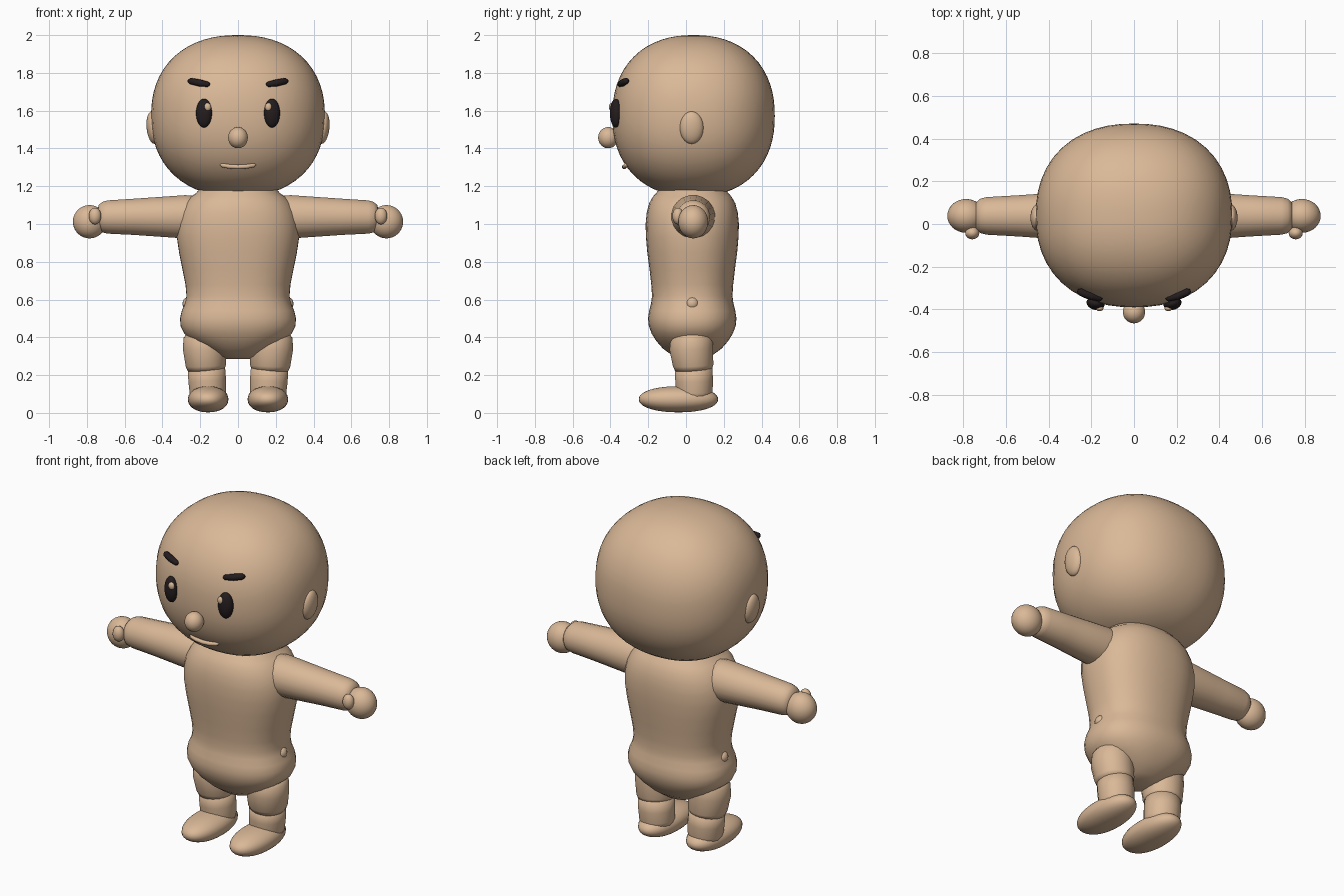
import bpy, bmesh, math
from mathutils import Vector


def material(name, rgb):
    m = bpy.data.materials.new(name)
    m.diffuse_color = (*rgb, 1)
    return m


SKIN = material("warm tan", (0.70, 0.48, 0.31))
DARK = material("dark brown", (0.018, 0.012, 0.013))


def finish(name, bm, mat):
    bmesh.ops.recalc_face_normals(bm, faces=bm.faces)
    me = bpy.data.meshes.new(name)
    bm.to_mesh(me)
    bm.free()
    for p in me.polygons:
        p.use_smooth = True
    me.materials.append(mat)
    ob = bpy.data.objects.new(name, me)
    bpy.context.collection.objects.link(ob)
    return ob


def ellipsoid(name, center, radii, mat=SKIN, n=2.0, rot=(0, 0, 0), seg=32, rings=20):
    """Rounded ball; n above 2 makes it boxier."""
    bm = bmesh.new()
    bmesh.ops.create_uvsphere(bm, u_segments=seg, v_segments=rings, radius=1)
    for v in bm.verts:
        k = sum(abs(c) ** n for c in v.co) ** (-1 / n)
        v.co = Vector([c * k * r for c, r in zip(v.co, radii)])
    ob = finish(name, bm, mat)
    ob.location, ob.rotation_euler = center, rot
    return ob


def skin_rings(name, rings, mat=SKIN):
    """Join equal-sized rings of points into a capped surface."""
    bm = bmesh.new()
    loops = [[bm.verts.new(p) for p in ring] for ring in rings]
    for a, b in zip(loops, loops[1:]):
        for i in range(len(a)):
            j = (i + 1) % len(a)
            bm.faces.new((a[i], a[j], b[j], b[i]))
    bm.faces.new(loops[0])
    bm.faces.new(loops[-1])
    return finish(name, bm, mat)


def limb(name, stations, mat=SKIN, seg=20):
    """Round tube through (x, y, z, radius) stations."""
    pts = [Vector(s[:3]) for s in stations]
    axis = (pts[-1] - pts[0]).normalized()
    u = axis.orthogonal().normalized()
    w = axis.cross(u)
    angles = [2 * math.pi * i / seg for i in range(seg)]
    return skin_rings(name, [[p + s[3] * (u * math.cos(a) + w * math.sin(a)) for a in angles]
                             for p, s in zip(pts, stations)], mat)


# Head and nose
ellipsoid("head", (0, 0.04, 1.572), (0.46, 0.43, 0.428), n=2.25, seg=48, rings=32)
ellipsoid("nose", (0, -0.412, 1.457), (0.052, 0.053, 0.056))

# Mouth: thin, slightly smiling tube
limb("mouth", [(x, -0.327 + 1.2 * x * x, 1.302 + 1.2 * x * x, r) for x, r in
               ((-0.095, 0.003), (-0.085, 0.011), (-0.045, 0.012), (0, 0.012),
                (0.045, 0.012), (0.085, 0.011), (0.095, 0.003))], seg=12)

# Torso: height, half width, half depth
PROFILE = [(0.285, 0.06, 0.05), (0.30, 0.10, 0.10), (0.34, 0.175, 0.155), (0.38, 0.24, 0.19),
           (0.42, 0.285, 0.215), (0.46, 0.304, 0.23), (0.50, 0.307, 0.234), (0.54, 0.298, 0.228),
           (0.58, 0.28, 0.218), (0.62, 0.273, 0.213), (0.68, 0.278, 0.217), (0.76, 0.294, 0.226),
           (0.85, 0.312, 0.238), (0.93, 0.324, 0.245), (1.00, 0.323, 0.247), (1.06, 0.308, 0.241),
           (1.11, 0.282, 0.228), (1.145, 0.25, 0.208), (1.165, 0.22, 0.19), (1.22, 0.18, 0.15)]


def oval(z, rx, ry, n=2.3, seg=40):
    out = []
    for i in range(seg):
        c, s = math.cos(2 * math.pi * i / seg), math.sin(2 * math.pi * i / seg)
        k = (abs(c) ** n + abs(s) ** n) ** (-1 / n)
        out.append((rx * c * k, 0.033 + ry * s * k, z))
    return out


skin_rings("torso", [oval(*row) for row in PROFILE])

for side, s in (("left", 1), ("right", -1)):
    # Face details
    ellipsoid(side + "_ear", (s * 0.45, 0.03, 1.51), (0.034, 0.063, 0.086), rot=(0, s * 0.1, 0), seg=24)
    ellipsoid(side + "_eye", (s * 0.18, -0.372, 1.587), (0.043, 0.03, 0.076), DARK,
              rot=(0, 0, s * 0.25), seg=24)
    ellipsoid(side + "_eye_glint", (s * 0.161, -0.395, 1.62), (0.018, 0.013, 0.022), seg=16, rings=10)
    limb(side + "_brow", [(s * 0.150, -0.352, 1.738, 0.006), (s * 0.158, -0.350, 1.739, 0.014),
                          (s * 0.205, -0.336, 1.747, 0.019), (s * 0.252, -0.318, 1.757, 0.017),
                          (s * 0.264, -0.312, 1.759, 0.007)], DARK, seg=12)
    # Arm, hand and thumb
    limb(side + "_arm", [(s * 0.18, 0.038, 1.038, 0.112), (s * 0.28, 0.038, 1.038, 0.116),
                         (s * 0.45, 0.038, 1.038, 0.104), (s * 0.55, 0.038, 1.038, 0.097),
                         (s * 0.69, 0.038, 1.037, 0.089), (s * 0.72, 0.038, 1.036, 0.081),
                         (s * 0.738, 0.038, 1.035, 0.064), (s * 0.743, 0.038, 1.035, 0.04)])
    ellipsoid(side + "_hand", (s * 0.786, 0.038, 1.012), (0.088, 0.079, 0.088))
    ellipsoid(side + "_thumb", (s * 0.757, -0.042, 1.042), (0.033, 0.03, 0.044), seg=20)
    # Small hip bump
    ellipsoid(side + "_hip_bump", (s * 0.26, 0.033, 0.578), (0.034, 0.036, 0.036), seg=16, rings=10)
    # Leg in two sections, then foot
    limb(side + "_thigh", [(s * 0.178, 0.03, 0.43, 0.09), (s * 0.178, 0.03, 0.40, 0.112),
                           (s * 0.176, 0.028, 0.34, 0.117), (s * 0.170, 0.038, 0.25, 0.108),
                           (s * 0.169, 0.04, 0.225, 0.098)])
    limb(side + "_shin", [(s * 0.169, 0.04, 0.26, 0.10), (s * 0.163, 0.043, 0.17, 0.101),
                          (s * 0.159, 0.044, 0.11, 0.098), (s * 0.157, 0.044, 0.07, 0.09)])
    ellipsoid(side + "_foot", (s * 0.158, -0.04, 0.072), (0.107, 0.21, 0.069), n=2.15)
